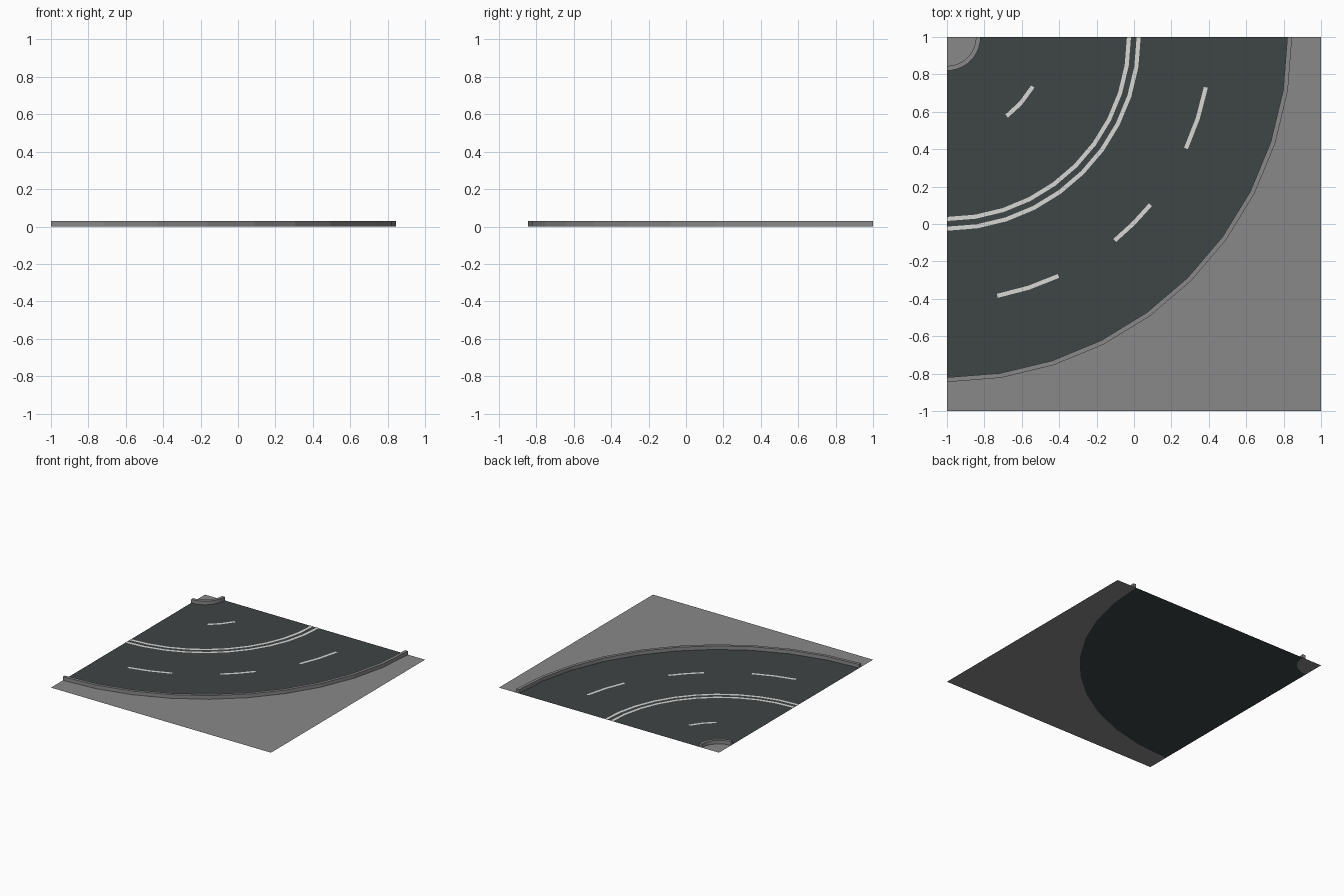
import bpy, bmesh, math

if "Cube" in bpy.data.objects:
    bpy.data.objects.remove(bpy.data.objects["Cube"])

CX, CY = -1.0, 1.0          # centre of the bend: one corner of the tile
STEP = 9                    # degrees per facet
FULL = list(range(0, 91, STEP))


def material(name, rgb):
    m = bpy.data.materials.new(name)
    m.diffuse_color = (*rgb, 1.0)
    m.use_nodes = True
    m.node_tree.nodes["Principled BSDF"].inputs["Base Color"].default_value = m.diffuse_color
    return m


concrete = material("concrete grey", (0.25, 0.25, 0.25))
asphalt = material("asphalt", (0.049, 0.058, 0.058))
paint = material("road paint", (0.68, 0.68, 0.67))


def band(name, inner, outer, angles, mat, z=0.0, height=0.0):
    """Curved band between two radii (numbers or functions of the angle)."""
    bm = bmesh.new()

    def vert(r, deg):
        a = math.radians(deg)
        r = r(a) if callable(r) else r
        return bm.verts.new((CX + r * math.sin(a), CY - r * math.cos(a), z))

    rows = [(vert(inner, d), vert(outer, d)) for d in angles]
    faces = [bm.faces.new((a0, b0, b1, a1))
             for (a0, b0), (a1, b1) in zip(rows, rows[1:])]
    if height:
        ext = bmesh.ops.extrude_face_region(bm, geom=faces, use_keep_orig=True)
        top = [g for g in ext["geom"] if isinstance(g, bmesh.types.BMVert)]
        bmesh.ops.translate(bm, verts=top, vec=(0, 0, height))
    bmesh.ops.remove_doubles(bm, verts=bm.verts, dist=1e-5)
    bmesh.ops.dissolve_degenerate(bm, edges=bm.edges, dist=1e-5)
    if height:
        bmesh.ops.recalc_face_normals(bm, faces=bm.faces)
    mesh = bpy.data.meshes.new(name)
    bm.to_mesh(mesh)
    bm.free()
    mesh.materials.append(mat)
    ob = bpy.data.objects.new(name, mesh)
    bpy.context.collection.objects.link(ob)
    return ob


def tile_edge(a):
    # distance from the bend centre to the square border
    return 2.0 / max(math.sin(a), math.cos(a))


# Ground sheets: corner island, road, outer pavement
band("corner_island", 0.0, 0.155, FULL, concrete)
band("road_surface", 0.18, 1.82, FULL, asphalt)
band("outer_pavement", 1.845, tile_edge, FULL, concrete)

# Raised kerbs
band("inner_kerb", 0.155, 0.18, FULL, concrete, height=0.03)
band("outer_kerb", 1.82, 1.845, FULL, concrete, height=0.03)

# Painted double centre line
for i, r in enumerate((0.973, 1.025)):
    band(f"centre_line_{i + 1}", r - 0.011, r + 0.011, FULL, paint, z=0.002)

# Painted lane dashes: radius, start, middle, end angle
dashes = [(1.41, 11, 18, 25), (1.41, 39.5, 45, 50.5), (1.41, 65, 72, 79),
          (0.53, 37, 48, 60)]
for i, (r, *angles) in enumerate(dashes):
    band(f"lane_dash_{i + 1}", r - 0.011, r + 0.011, angles, paint, z=0.002)
